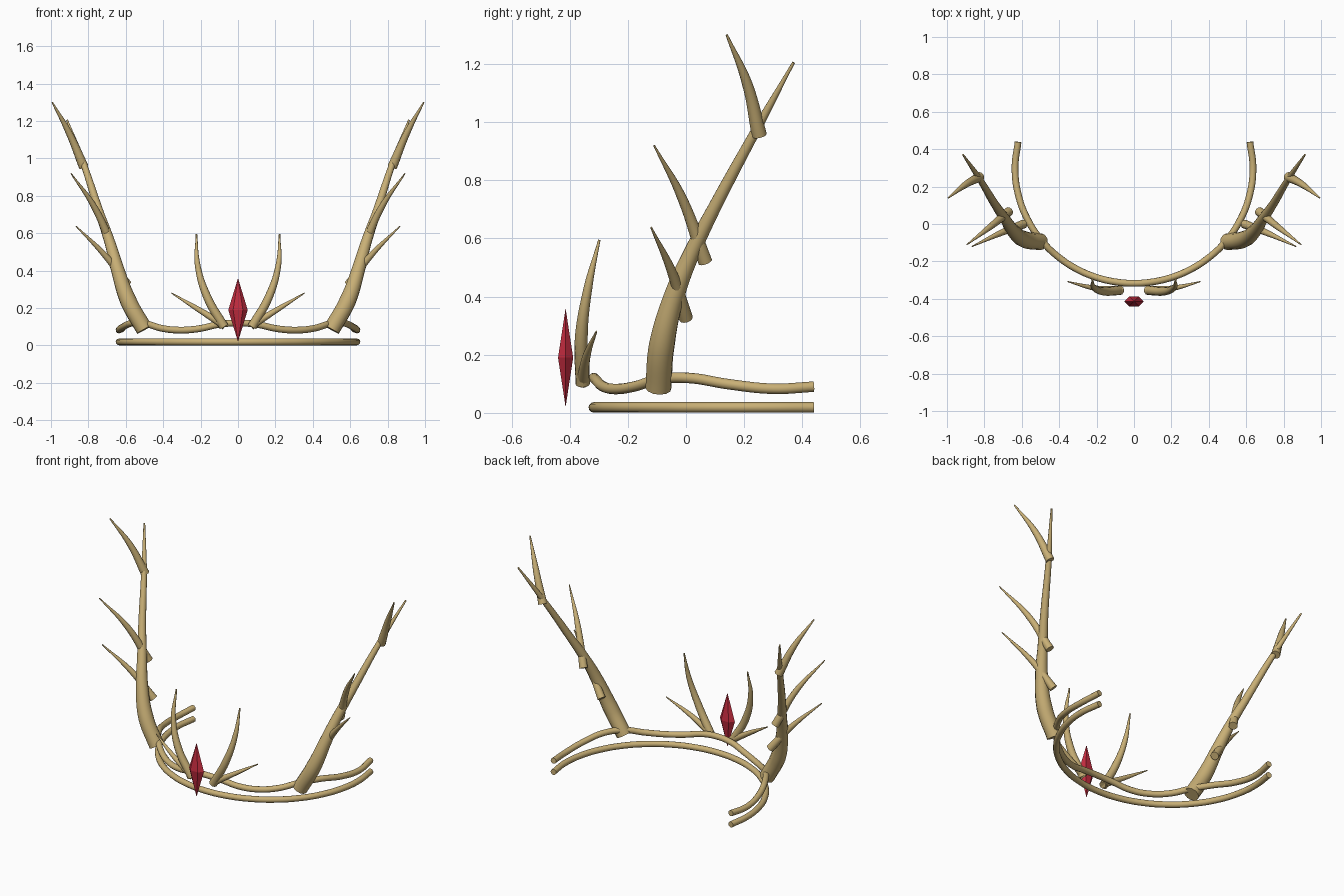
import bpy
import bmesh
from math import cos, sin, pi, radians

cube = bpy.data.objects.get("Cube")
if cube:
    bpy.data.objects.remove(cube, do_unlink=True)


def make_material(name, colour):
    mat = bpy.data.materials.new(name)
    mat.use_nodes = True
    mat.diffuse_color = colour
    mat.node_tree.nodes["Principled BSDF"].inputs["Base Color"].default_value = colour
    return mat


gold = make_material("antique gold", (0.58, 0.43, 0.18, 1))
ruby = make_material("ruby red", (0.55, 0.025, 0.05, 1))


def tube(name, points, radii, side=1):
    """Smooth tapered tube through the points, with capped ends."""
    curve = bpy.data.curves.new(name, "CURVE")
    curve.dimensions = "3D"
    curve.bevel_depth = 1
    curve.bevel_resolution = 4
    curve.resolution_u = 8
    curve.use_fill_caps = True
    spline = curve.splines.new("BEZIER")
    spline.bezier_points.add(len(points) - 1)
    for bp, (x, y, z), r in zip(spline.bezier_points, points, radii):
        bp.co = (x * side, y, z)
        bp.radius = r
        bp.handle_left_type = bp.handle_right_type = "AUTO"
    curve.materials.append(gold)
    obj = bpy.data.objects.new(name, curve)
    bpy.context.collection.objects.link(obj)
    bpy.ops.object.select_all(action="DESELECT")
    obj.select_set(True)
    bpy.context.view_layer.objects.active = obj
    bpy.ops.object.convert(target="MESH")
    bpy.ops.object.shade_smooth_by_angle(angle=radians(40))


def band_point(angle, z):
    """Point on the open-backed headband, angle measured from the front."""
    return (0.636 * sin(angle), 0.3 - 0.617 * cos(angle), z)


# Lower headband
END = radians(103)
STEPS = 16
lower = [band_point(END * (2 * i / STEPS - 1), 0.019) for i in range(STEPS + 1)]
tube("lower_band", lower, [0.018] * len(lower))

# Upper headband, waving up and down
heights = [(103, 0.09), (90, 0.083), (76, 0.098), (62, 0.12), (50, 0.115),
           (40, 0.092), (29, 0.082), (19, 0.09), (9, 0.113)]
right = [band_point(-radians(a), z) for a, z in heights]
left = [band_point(radians(a), z) for a, z in reversed(heights)]
upper = right + [band_point(0, 0.12)] + left
tube("upper_band", upper, [0.018] * len(upper))

# Antlers, tines and front spikes: name, path, radii
parts = [
    ("antler_beam",
     [(0.5, -0.095, 0.085), (0.585, -0.083, 0.235), (0.645, -0.038, 0.41),
      (0.685, 0.02, 0.55), (0.74, 0.1, 0.71), (0.825, 0.24, 0.97), (0.914, 0.37, 1.205)],
     [0.045, 0.045, 0.036, 0.029, 0.023, 0.017, 0.005]),
    ("top_tine",
     [(0.825, 0.252, 0.955), (0.9, 0.211, 1.13), (0.993, 0.14, 1.3)],
     [0.026, 0.018, 0.004]),
    ("middle_tine",
     [(0.67, 0.066, 0.52), (0.765, -0.012, 0.735), (0.893, -0.11, 0.92)],
     [0.025, 0.017, 0.003]),
    ("lower_tine",
     [(0.59, 0.0, 0.325), (0.705, -0.045, 0.475), (0.866, -0.12, 0.638)],
     [0.024, 0.017, 0.003]),
    ("tall_front_spike",
     [(0.075, -0.355, 0.1), (0.165, -0.36, 0.26), (0.216, -0.337, 0.43), (0.222, -0.298, 0.595)],
     [0.025, 0.022, 0.015, 0.004]),
    ("short_front_spike",
     [(0.07, -0.355, 0.105), (0.215, -0.342, 0.195), (0.355, -0.308, 0.28)],
     [0.022, 0.014, 0.003]),
]
for label, side in (("left", 1), ("right", -1)):
    for name, path, radii in parts:
        tube(f"{label}_{name}", path, radii, side)

# Faceted front gem: a flattened six-sided double pyramid
bm = bmesh.new()
GEM_Y = -0.414
top = bm.verts.new((0, GEM_Y, 0.36))
bottom = bm.verts.new((0, GEM_Y, 0.02))
ring = [bm.verts.new((0.052 * cos(i * pi / 3), GEM_Y + 0.03 * sin(i * pi / 3), 0.19))
        for i in range(6)]
for i in range(6):
    a, b = ring[i], ring[(i + 1) % 6]
    bm.faces.new((a, b, top))
    bm.faces.new((b, a, bottom))
mesh = bpy.data.meshes.new("front_gem")
bm.to_mesh(mesh)
bm.free()
mesh.materials.append(ruby)
bpy.context.collection.objects.link(bpy.data.objects.new("front_gem", mesh))
